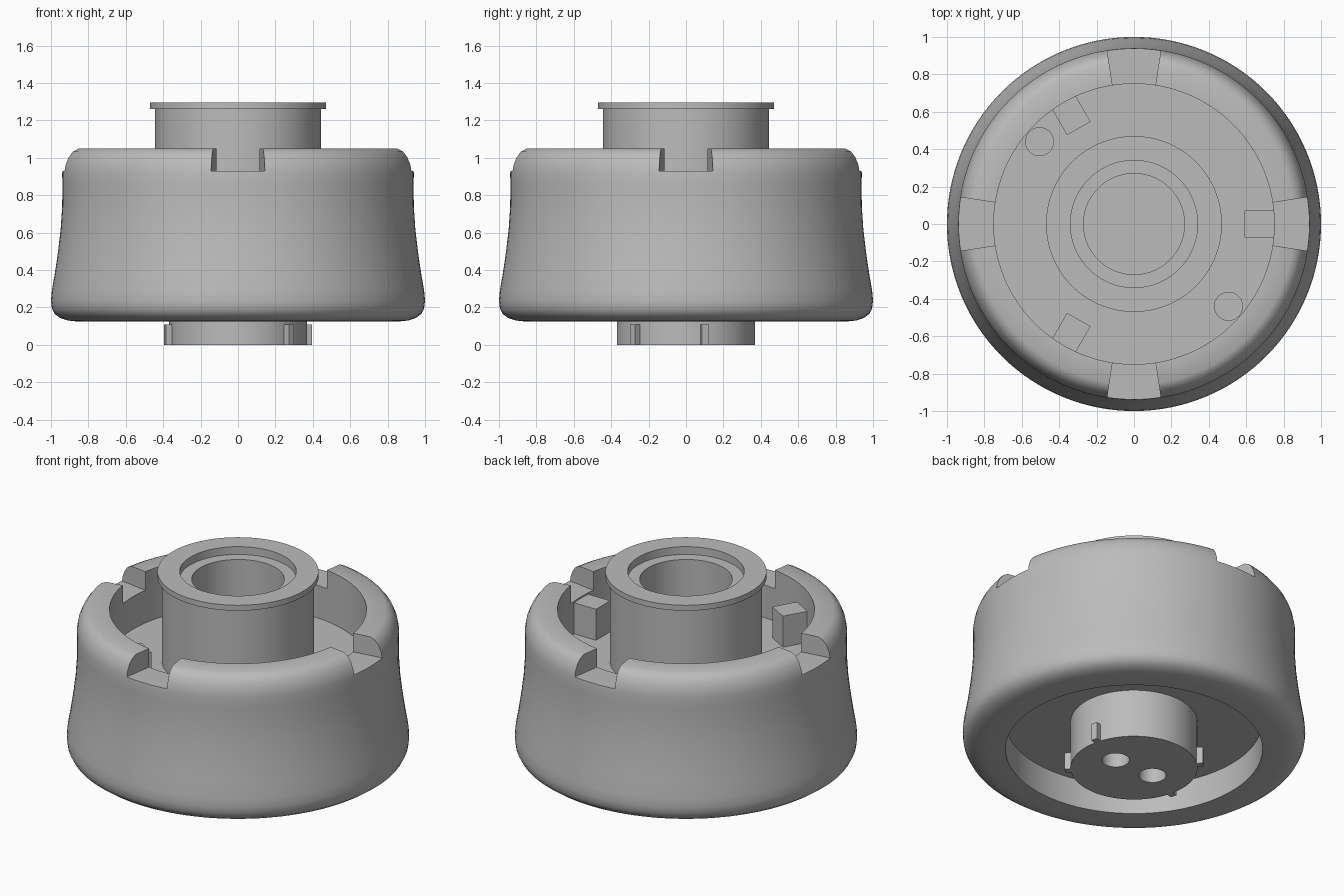
import bpy, bmesh
from math import radians, sin, cos, tau
from mathutils import Matrix, Vector

cube = bpy.data.objects.get("Cube")
if cube:
    bpy.data.objects.remove(cube, do_unlink=True)

grey = bpy.data.materials.new("grey_plastic")
grey.use_nodes = True
grey.diffuse_color = (0.5, 0.5, 0.5, 1)
grey.node_tree.nodes["Principled BSDF"].inputs["Base Color"].default_value = (0.5, 0.5, 0.5, 1)


def make(name, bm):
    bmesh.ops.recalc_face_normals(bm, faces=bm.faces)
    mesh = bpy.data.meshes.new(name)
    bm.to_mesh(mesh)
    bm.free()
    mesh.materials.append(grey)
    ob = bpy.data.objects.new(name, mesh)
    bpy.context.collection.objects.link(ob)
    return ob


def revolve(name, profile, steps=128):
    """Closed (radius, height) loop turned about z."""
    bm = bmesh.new()
    verts = [bm.verts.new((r, 0, z)) for r, z in profile]
    edges = [bm.edges.new((verts[i - 1], verts[i])) for i in range(len(verts))]
    bmesh.ops.spin(bm, geom=verts + edges, cent=(0, 0, 0), axis=(0, 0, 1),
                   angle=tau, steps=steps, use_duplicate=False)
    bmesh.ops.remove_doubles(bm, verts=bm.verts, dist=0.0001)
    bmesh.ops.dissolve_degenerate(bm, edges=bm.edges, dist=0.0001)
    return make(name, bm)


def prism(bm, points, z0, z1):
    """Upright prism on an outline."""
    face = bm.faces.new([bm.verts.new((x, y, z0)) for x, y in points])
    out = bmesh.ops.extrude_face_region(bm, geom=[face])
    top = [v for v in out["geom"] if isinstance(v, bmesh.types.BMVert)]
    bmesh.ops.translate(bm, verts=top, vec=(0, 0, z1 - z0))


def box(bm, r0, r1, width, z0, z1, angle):
    """Block lying along a radius."""
    turn = Matrix.Rotation(radians(angle), 2)
    h = width / 2
    prism(bm, [turn @ Vector(p) for p in ((r0, -h), (r1, -h), (r1, h), (r0, h))], z0, z1)


def round_hole(bm, x, y, r, z0, z1, sides=40):
    prism(bm, [(x + r * cos(tau * i / sides), y + r * sin(tau * i / sides))
               for i in range(sides)], z0, z1)


def cut(ob, bm):
    cutter = make(ob.name + "_cutter", bm)
    cutter.hide_render = True
    mod = ob.modifiers.new("cut", 'BOOLEAN')
    mod.operation = 'DIFFERENCE'
    mod.solver = 'EXACT'
    mod.object = cutter
    bpy.context.view_layer.objects.active = ob
    bpy.ops.object.modifier_apply(modifier=mod.name)
    bpy.data.objects.remove(cutter, do_unlink=True)


# Flared housing with a recess below and an open cup above
FLOOR, CEILING, BORE = 0.72, 0.31, 0.75
housing = revolve("housing", [
    (0.32, CEILING), (BORE, CEILING), (BORE, 0.125), (0.86, 0.125), (0.91, 0.13),
    (0.95, 0.143), (0.98, 0.165), (0.995, 0.195), (1.0, 0.235), (0.995, 0.29),
    (0.978, 0.39), (0.962, 0.5), (0.948, 0.62), (0.94, 0.74), (0.939, 0.85),
    (0.94, 0.92), (0.932, 0.965), (0.915, 1.005), (0.893, 1.033), (0.86, 1.05),
    (BORE, 1.05), (BORE, FLOOR), (0.32, FLOOR)])

# Four radial notches in the rim and two screw holes in the floor
bm = bmesh.new()
for quarter in range(4):
    pts = []
    for r, side in ((0.65, -1), (1.1, -1), (1.1, 1), (0.65, 1)):
        a = radians(90 * quarter + 8.8 * side)
        pts.append((r * cos(a), r * sin(a)))
    prism(bm, pts, 0.93, 1.2)
for s in (-1, 1):
    round_hole(bm, 0.505 * s, -0.44 * s, 0.075, FLOOR - 0.2, FLOOR + 0.1)
cut(housing, bm)

# Central core: solid plug below, flanged and counterbored tube above
core = revolve("core", [
    (0, 0), (0.37, 0), (0.37, CEILING + 0.1), (0.445, CEILING + 0.1), (0.445, 1.26),
    (0.47, 1.26), (0.47, 1.295), (0.34, 1.295), (0.34, 1.245), (0.27, 1.245),
    (0.27, 0.4), (0, 0.4)])
bm = bmesh.new()
for s in (-1, 1):
    round_hole(bm, 0.14 * s, 0, 0.08, -0.1, 0.2)
cut(core, bm)

# Locating blocks on the cup floor
bm = bmesh.new()
for angle in (0, 120, 240):
    box(bm, 0.59, 0.752, 0.145, FLOOR - 0.02, 0.92, angle)
blocks = make("locating_blocks", bm)

# Small keying ribs around the plug
bm = bmesh.new()
for angle in (15, 135, 195, 315):
    box(bm, 0.34, 0.405, 0.04, 0, 0.11, angle)
ribs = make("plug_ribs", bm)

bpy.ops.object.select_all(action='DESELECT')
for ob in (housing, core, blocks, ribs):
    ob.select_set(True)
bpy.context.view_layer.objects.active = housing
bpy.ops.object.shade_smooth_by_angle(angle=radians(32))
